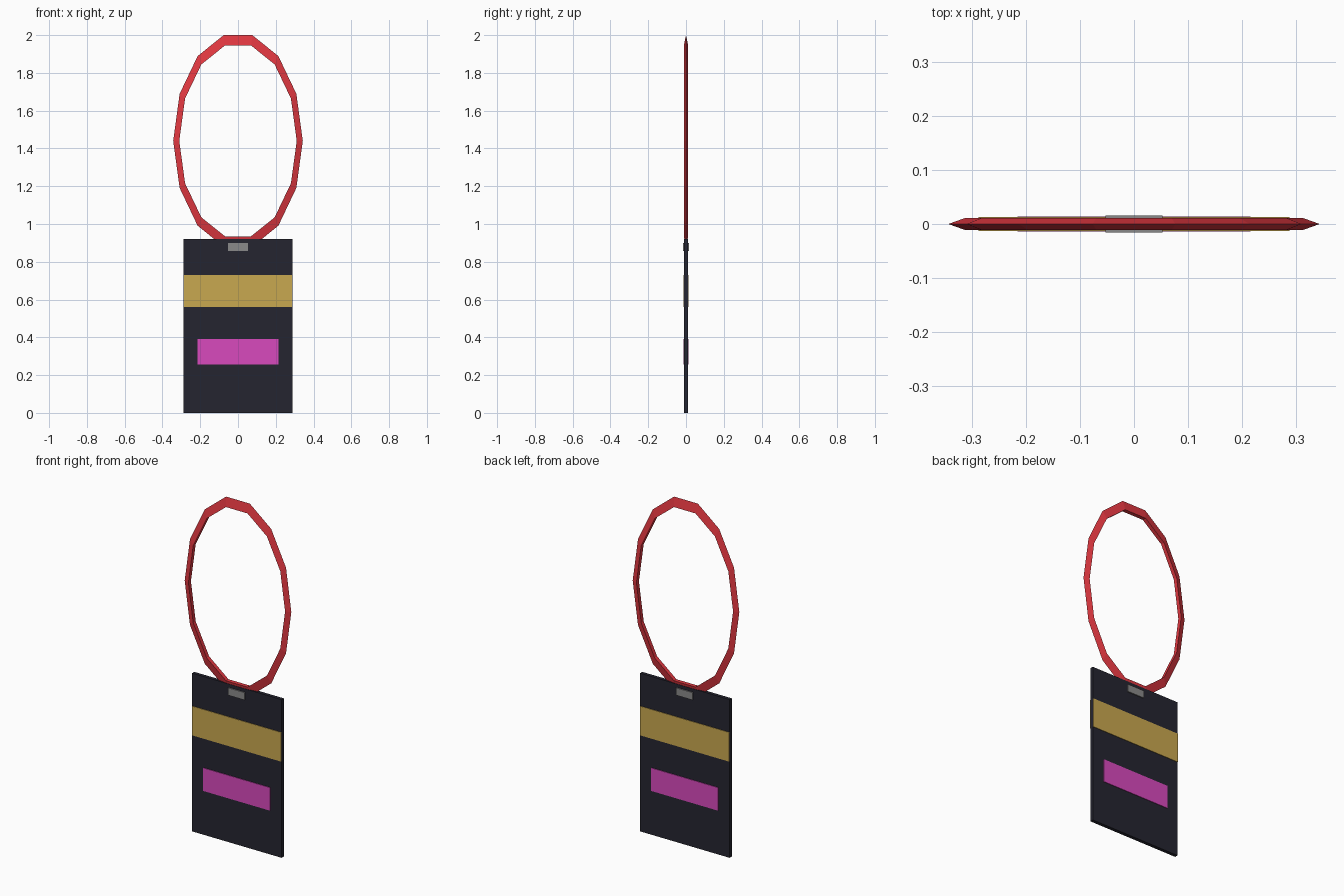
import bpy, bmesh, math

if "Cube" in bpy.data.objects:
    bpy.data.objects.remove(bpy.data.objects["Cube"])


def material(name, rgb):
    # sRGB 0-255 to linear
    m = bpy.data.materials.new(name)
    lin = [(c / 255 / 12.92) if c < 11 else ((c / 255 + 0.055) / 1.055) ** 2.4 for c in rgb]
    m.diffuse_color = (*lin, 1)
    m.use_nodes = True
    m.node_tree.nodes["Principled BSDF"].inputs["Base Color"].default_value = m.diffuse_color
    return m


def add_object(name, bm, mat):
    bmesh.ops.recalc_face_normals(bm, faces=bm.faces)
    me = bpy.data.meshes.new(name)
    bm.to_mesh(me)
    bm.free()
    me.materials.append(mat)
    ob = bpy.data.objects.new(name, me)
    bpy.context.collection.objects.link(ob)
    return ob


def box(name, half_x, half_y, z0, z1, mat):
    bm = bmesh.new()
    bmesh.ops.create_cube(bm, size=2)
    for v in bm.verts:
        v.co = (v.co.x * half_x, v.co.y * half_y, z0 if v.co.z < 0 else z1)
    return add_object(name, bm, mat)


def loop_strap(name, sides, center_z, profile, mat):
    # oval sweep of a triangular profile given as (x radius, z radius, y)
    bm = bmesh.new()
    rings = []
    for i in range(sides):
        a = 2 * math.pi * i / sides
        rings.append([bm.verts.new((rx * math.cos(a), y, center_z + rz * math.sin(a)))
                      for rx, rz, y in profile])
    n = len(profile)
    for i in range(sides):
        r, s = rings[i], rings[(i + 1) % sides]
        for j in range(n):
            k = (j + 1) % n
            bm.faces.new((r[j], r[k], s[k], s[j]))
    return add_object(name, bm, mat)


navy = material("dark navy", (37, 37, 48))
red = material("strap red", (226, 56, 65))
gold = material("gold", (201, 168, 80))
pink = material("magenta", (216, 74, 189))
grey = material("clip grey", (138, 138, 138))

# Card body
box("card", 0.288, 0.010, 0.0, 0.92, navy)

# Bands and clip run through the card and stand slightly proud on both faces
box("gold_band", 0.287, 0.013, 0.56, 0.73, gold)
box("pink_label", 0.215, 0.0135, 0.256, 0.39, pink)
box("clip", 0.053, 0.016, 0.857, 0.90, grey)

# Neck strap: sharp outer edge, flat inner face
loop_strap("neck_strap", 14, 1.44,
           [(0.343, 0.574, 0.0), (0.311, 0.518, 0.0115), (0.311, 0.518, -0.0115)], red)
